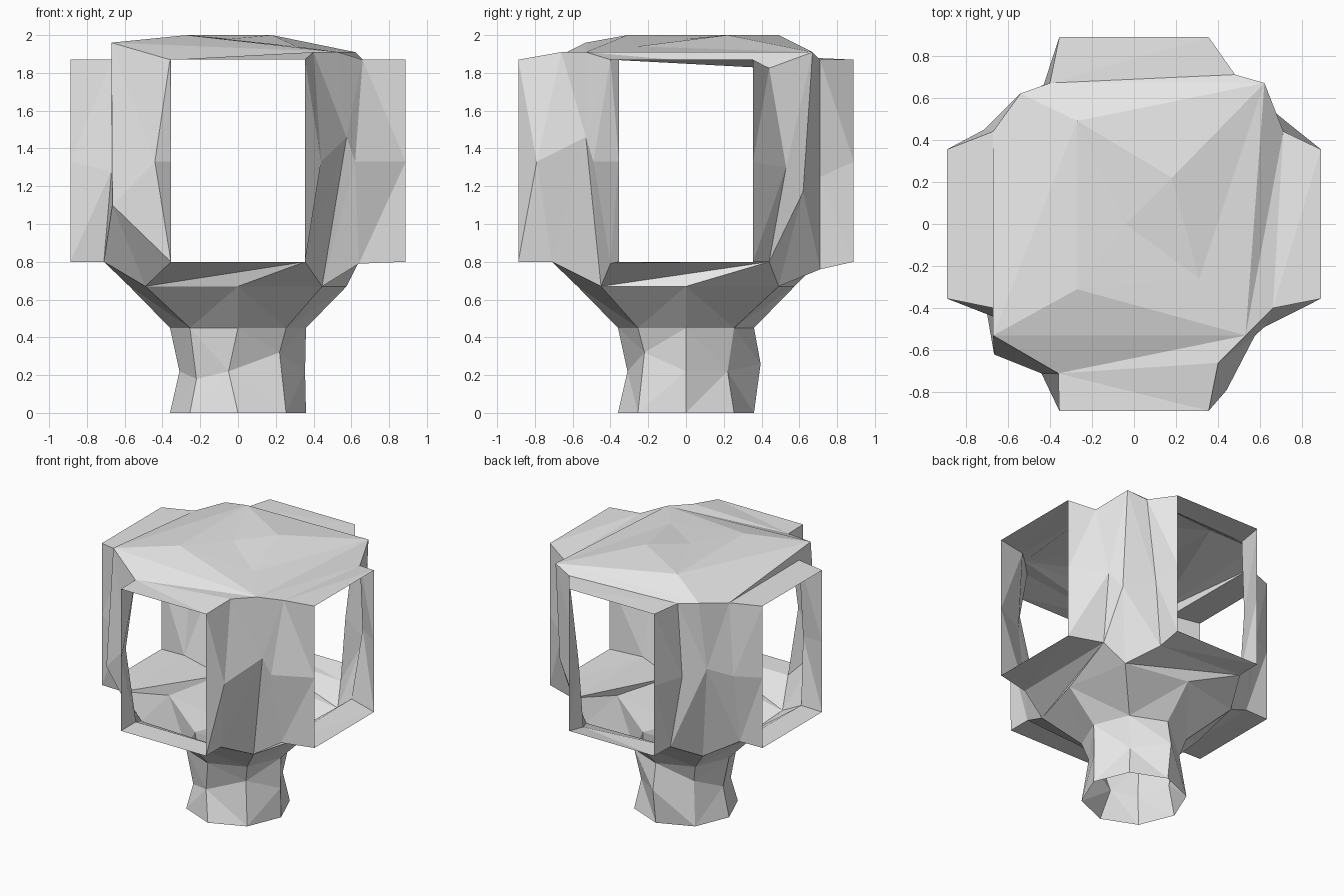
import bpy
import bmesh
from mathutils import Vector
from math import sin, cos, pi

cube = bpy.data.objects.get("Cube")
if cube:
    bpy.data.objects.remove(cube)

grey = bpy.data.materials.new("stone_grey")
grey.use_nodes = True
grey.diffuse_color = (0.8, 0.8, 0.8, 1)
grey.node_tree.nodes["Principled BSDF"].inputs["Base Color"].default_value = (0.8, 0.8, 0.8, 1)


def build(name, faces, centre=(0, 0, 1.3)):
    """Weld faces given as point lists into one flat-shaded shell, facing outward."""
    bm = bmesh.new()
    for face in faces:
        bm.faces.new([bm.verts.new(p) for p in face])
    bmesh.ops.remove_doubles(bm, verts=bm.verts, dist=0.0005)
    bmesh.ops.triangulate(bm, faces=bm.faces, quad_method='SHORT_EDGE')
    bm.normal_update()
    for f in bm.faces:
        if f.normal.dot(f.calc_center_median() - Vector(centre)) < 0:
            f.normal_flip()
    mesh = bpy.data.meshes.new(name)
    bm.to_mesh(mesh)
    bm.free()
    mesh.materials.append(grey)
    obj = bpy.data.objects.new(name, mesh)
    bpy.context.collection.objects.link(obj)
    return obj


def strip(a, b):
    """Quads between two open columns of points."""
    return [[a[i], a[i + 1], b[i + 1], b[i]] for i in range(len(a) - 1)]


def ring_strip(a, b):
    return strip(a + a[:1], b + b[:1])


# Window openings
OUT, HALF, SILL, MIDDLE, HEAD = 0.888, 0.355, 0.80, 1.33, 1.87
LEVELS = (SILL, MIDDLE, HEAD)

# Corner columns, bottom to top: beside the side window, the ridge, beside the end window
corners = {
    (1, -1): dict(
        side=[(.64, -.40, .79), (.62, -.49, 1.33), (.66, -.40, 1.87)],
        ridge=[(.445, -.45, .67), (.575, -.53, 1.46), (.53, -.53, 1.91)],
        end=[(.355, -.71, .80), (.44, -.79, 1.33), (.40, -.66, 1.91)]),
    (1, 1): dict(
        side=[(.64, .44, .80), (.67, .53, 1.30), (.71, .44, 1.825)],
        ridge=[(.49, .49, .67), (.62, .62, 1.17), (.62, .67, 1.91)],
        end=[(.36, .71, .76), (.40, .71, 1.25), (.48, .71, 1.87)]),
    (-1, 1): dict(
        side=[(-.70, .36, .80), (-.71, .45, 1.33), (-.67, .44, 1.87)],
        ridge=[(-.47, .47, .67), (-.58, .58, 1.40), (-.54, .62, 1.90)],
        end=[(-.36, .70, .80), (-.43, .66, 1.33), (-.40, .67, 1.88)]),
    (-1, -1): dict(
        side=[(-.71, -.36, .80), (-.67, -.44, 1.28), (-.665, -.40, 1.87)],
        ridge=[(-.49, -.45, .67), (-.665, -.62, 1.10), (-.67, -.53, 1.96)],
        end=[(-.355, -.71, .80), (-.44, -.71, 1.33), (-.36, -.71, 1.87)]),
}

names = {(1, -1): "front_left", (1, 1): "back_left",
         (-1, 1): "back_right", (-1, -1): "front_right"}
for (sx, sy), c in corners.items():
    # Folded wall of each corner
    build(names[sx, sy] + "_corner_wall",
          strip(c["side"], c["ridge"]) + strip(c["ridge"], c["end"]))
    # Jambs running out to the window openings
    side_jamb = [(sx * OUT, sy * HALF, z) for z in LEVELS]
    end_jamb = [(sx * HALF, sy * OUT, z) for z in LEVELS]
    build(names[sx, sy] + "_window_jambs",
          strip(side_jamb, c["side"]) + strip(end_jamb, c["end"]))

# Window heads, sills, the eaves above and the slopes below
sides = {
    "front": ((-1, -1), (1, -1), "end", (0, -.575, .67)),
    "left": ((1, -1), (1, 1), "side", (.575, 0, .67)),
    "back": ((1, 1), (-1, 1), "end", (0, .575, .67)),
    "right": ((-1, 1), (-1, -1), "side", (-.575, 0, .67)),
}
collar = []
for name, (k1, k2, col, mid) in sides.items():
    a, b = corners[k1], corners[k2]
    sizes = (HALF, OUT) if col == "end" else (OUT, HALF)
    edge = [(k[0] * sizes[0], k[1] * sizes[1]) for k in (k1, k2)]
    for part, z, i in (("sill", SILL, 0), ("head", HEAD, 2)):
        outer = [(x, y, z) for x, y in edge]
        build(f"{name}_window_{part}", [[outer[0], outer[1], b[col][i], a[col][i]]])
    build(name + "_eave", [[a[col][2], b[col][2], b["ridge"][2], a["ridge"][2]]])
    ra, rb = a["ridge"][0], b["ridge"][0]
    build(name + "_slope", [[ra, a[col][0], b[col][0]], [ra, mid, b[col][0]],
                            [mid, rb, b[col][0]]])
    collar += [mid, rb]

# Faceted roof
fr, br, bl, fl = [corners[k]["ridge"][2] for k in ((1, -1), (1, 1), (-1, 1), (-1, -1))]
dip, low = (-.04, 0, 1.98), (.31, -.26, 1.94)
back, east, front = (-.27, .49, 2), (.18, .22, 2), (-.27, -.31, 2)
build("roof", [
    [bl, br, back], [back, br, east], [east, br, low], [br, fr, low],
    [front, fr, low], [fl, fr, front], [fl, front, back], [fl, back, bl],
    [dip, front, low], [dip, low, east], [dip, east, back], [dip, back, front]])


# Funnel and open stem, rings starting at the front
def octagon(z, r=0.36):
    return [(r * sin(i * pi / 4), -r * cos(i * pi / 4), z) for i in range(8)]


neck = octagon(0.45)
build("funnel", ring_strip(neck, collar))
waist = [(-.05, -.31, .22), (.22, -.22, .32), (.355, 0, .22), (.22, .22, .22),
         (0, .395, .26), (-.22, .22, .32), (-.31, 0, .22), (-.22, -.22, .18)]
build("stem", ring_strip(octagon(0), waist) + ring_strip(waist, neck), (0, 0, 0.22))
